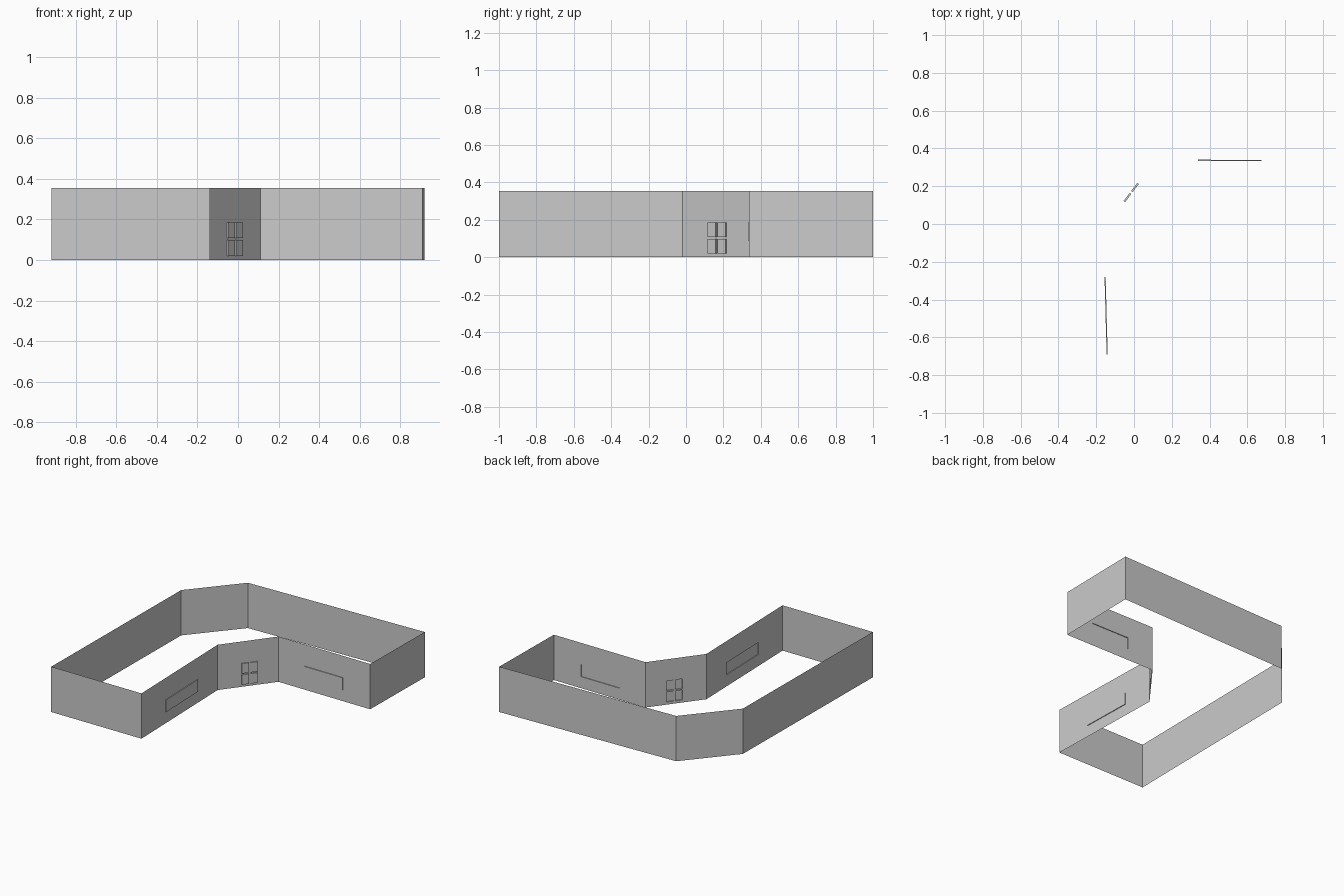
import bpy
import bmesh
from mathutils import Vector

if "Cube" in bpy.data.objects:
    bpy.data.objects.remove(bpy.data.objects["Cube"])

HEIGHT = 0.355


def wall(name, start, end, us=(), zs=(), depth=0.0):
    """Single-sheet wall from start to end; us/zs are (from, to) spans in
    distance along the wall / height, whose crossings are pushed outward."""
    p, q = Vector((*start, 0)), Vector((*end, 0))
    length = (q - p).length
    along = (q - p) / length
    out = Vector((along.y, -along.x, 0)) * depth
    ulist = [0, *[v for s in us for v in s], length]
    zlist = [0, *[v for s in zs for v in s], HEIGHT]
    bm = bmesh.new()
    grid = [[bm.verts.new(p + along * u + Vector((0, 0, z))) for z in zlist] for u in ulist]
    panes = []
    for i in range(len(ulist) - 1):
        for j in range(len(zlist) - 1):
            f = bm.faces.new((grid[i][j], grid[i + 1][j], grid[i + 1][j + 1], grid[i][j + 1]))
            if i % 2 and j % 2:
                panes.append(f)
    # shallow raised panels
    for f in panes:
        new = bmesh.ops.extrude_face_region(bm, geom=[f])["geom"]
        bmesh.ops.translate(bm, vec=out, verts=[v for v in new if isinstance(v, bmesh.types.BMVert)])
        if f.is_valid:
            bmesh.ops.delete(bm, geom=[f], context='FACES_ONLY')
    mesh = bpy.data.meshes.new(name)
    bm.to_mesh(mesh)
    bm.free()
    obj = bpy.data.objects.new(name, mesh)
    bpy.context.collection.objects.link(obj)


# plan corners, counter-clockwise so that panels push outward
front_left, front_right = (-0.92, -1.0), (-0.137, -1.0)
inner_a, inner_b = (-0.163, -0.02), (0.112, 0.342)
right_front, right_back = (0.91, 0.337), (0.92, 1.0)
outer_b, outer_a = (-0.585, 0.957), (-0.902, 0.585)

# plain outer walls
wall("front_wall", front_left, front_right)
wall("right_wall", right_front, right_back)
wall("back_wall", right_back, outer_b)
wall("corner_wall", outer_b, outer_a)
wall("left_wall", outer_a, front_left)

# inner walls with one long window panel each
wall("left_wing_window_wall", front_right, inner_a, [(0.31, 0.72)], [(0.09, 0.185)], 0.006)
wall("right_wing_window_wall", inner_b, right_front, [(0.228, 0.562)], [(0.09, 0.185)], 0.006)

# diagonal entrance wall with a double door of four panels
wall("entrance_wall", inner_a, inner_b, [(0.178, 0.232), (0.244, 0.298)],
     [(0.02, 0.098), (0.108, 0.185)], 0.01)
